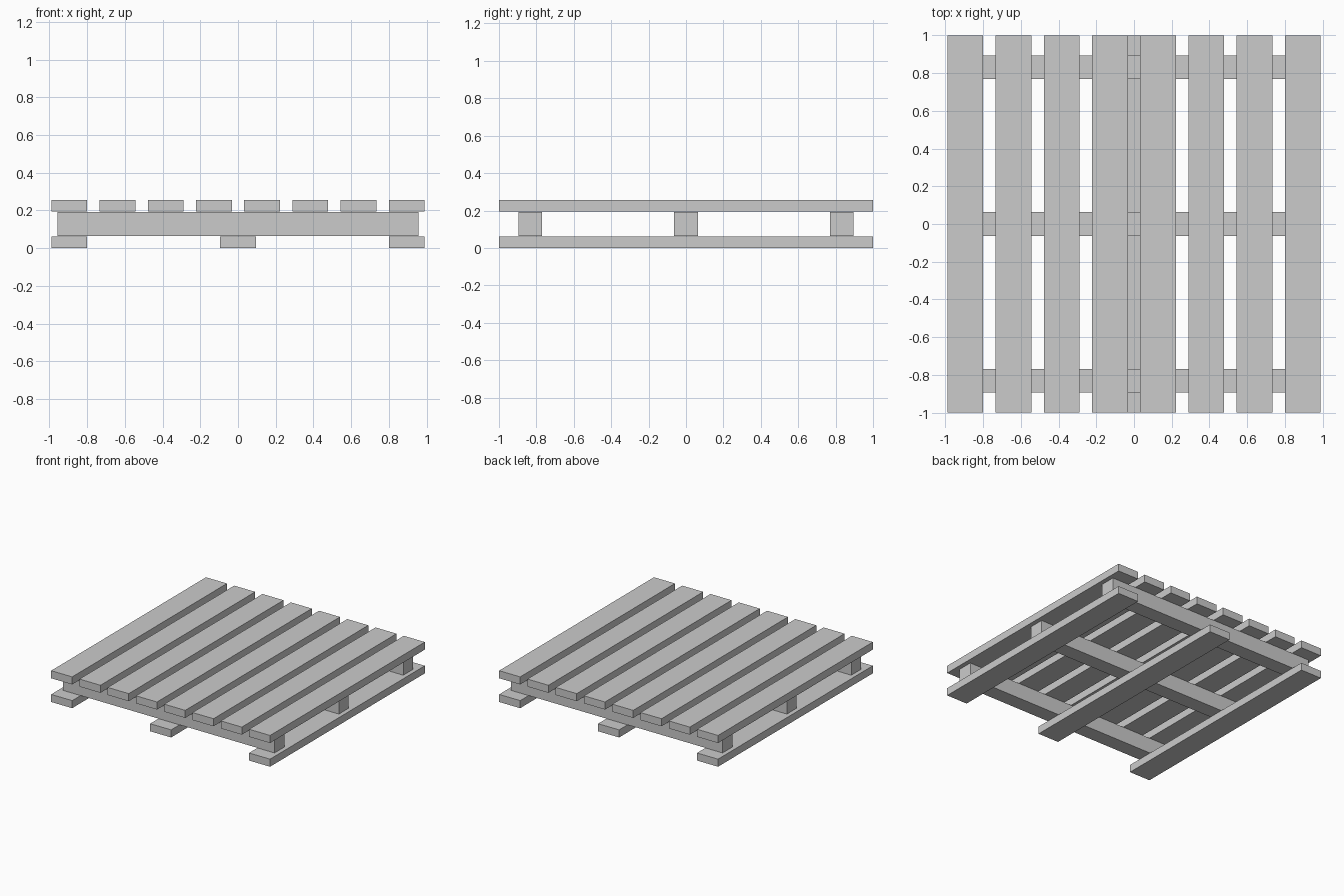
import bpy

if "Cube" in bpy.data.objects:
    bpy.data.objects.remove(bpy.data.objects["Cube"])

BOARD_W, BOARD_T = 0.19, 0.062
BEAM_W, BEAM_H = 0.126, 0.127


def box(name, centre, size):
    bpy.ops.mesh.primitive_cube_add(size=1, location=centre)
    ob = bpy.context.object
    ob.name = name
    ob.scale = size
    bpy.ops.object.transform_apply(location=False, rotation=False, scale=True)
    return ob


# Bottom runners
for i, x in enumerate((-0.895, 0, 0.895)):
    box(f"bottom_board_{i + 1}", (x, 0, BOARD_T / 2), (BOARD_W, 2, BOARD_T))

# Cross beams
beam_z = BOARD_T + BEAM_H / 2 + 0.002
for i, y in enumerate((-0.832, 0, 0.832)):
    box(f"cross_beam_{i + 1}", (0, y, beam_z), (1.914, BEAM_W, BEAM_H))

# Top deck boards, evenly spaced
top_z = 0.256 - BOARD_T / 2
for i in range(8):
    x = -0.895 + i * 1.79 / 7
    box(f"deck_board_{i + 1}", (x, 0, top_z), (BOARD_W, 2, BOARD_T))
